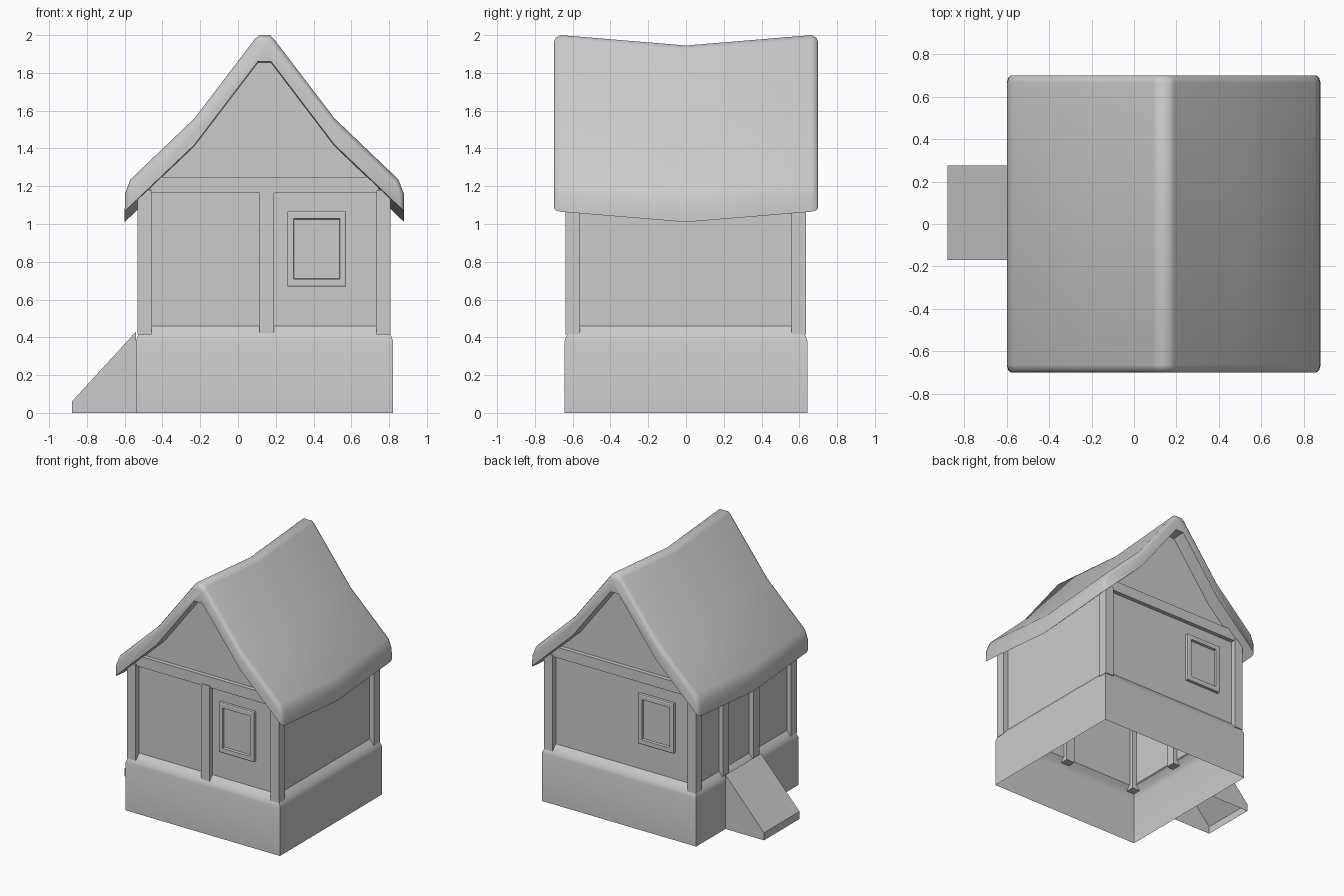
import bpy, bmesh, math

if "Cube" in bpy.data.objects:
    bpy.data.objects.remove(bpy.data.objects["Cube"])

CX = 0.135                      # centre line of the house in x


def make(name, verts, faces, smooth=None):
    me = bpy.data.meshes.new(name)
    me.from_pydata(verts, [], faces)
    bm = bmesh.new()
    bm.from_mesh(me)
    bmesh.ops.recalc_face_normals(bm, faces=bm.faces)
    bm.to_mesh(me)
    bm.free()
    ob = bpy.data.objects.new(name, me)
    bpy.context.collection.objects.link(ob)
    if smooth:
        bpy.ops.object.select_all(action='DESELECT')
        ob.select_set(True)
        bpy.context.view_layer.objects.active = ob
        bpy.ops.object.shade_smooth_by_angle(angle=math.radians(smooth))
    return ob


def box(name, x0, x1, y0, y1, z0, z1):
    v = [(x, y, z) for x in (x0, x1) for y in (y0, y1) for z in (z0, z1)]
    f = [(0, 1, 3, 2), (4, 6, 7, 5), (0, 4, 5, 1), (2, 3, 7, 6), (0, 2, 6, 4), (1, 5, 7, 3)]
    return make(name, v, f)


def loft(rings, closed=True):
    """Quads between successive rings of equal length."""
    n = len(rings[0])
    v = [p for r in rings for p in r]
    f = []
    for i in range(len(rings) - 1):
        for j in range(n if closed else n - 1):
            k = (j + 1) % n
            f.append((i * n + j, i * n + k, (i + 1) * n + k, (i + 1) * n + j))
    return v, f


# Stone base: open shell with a rounded shoulder rising to the walls
def rect(inset, z):
    x0, x1, y = -0.54 + inset, 0.82 - inset, 0.643 - inset
    return [(x0, -y, z), (x1, -y, z), (x1, y, z), (x0, y, z)]


make("base", *loft([rect(0, 0), rect(0, 0.38), rect(0.008, 0.405),
                    rect(0.025, 0.43), rect(0.05, 0.46)]), smooth=50)

# Walls: two gabled ends and two sides
WX, WY = 0.63, 0.592
half = [(WX, 0.45), (WX, 1.19), (0.375, 1.44), (0.04, 1.88)]
gable = [(CX + x, z) for x, z in half] + [(CX - x, z) for x, z in reversed(half)]
for name, y in (("front_wall", -WY), ("back_wall", WY)):
    make(name, [(x, y, z) for x, z in gable], [tuple(range(len(gable)))])
for name, s in (("left_wall", -1), ("right_wall", 1)):
    x = CX + s * WX
    make(name, [(x, -WY, .45), (x, WY, .45), (x, WY, 1.17), (x, 0, 1.14), (x, -WY, 1.17)],
         [(0, 1, 2, 3, 4)])

# Timber posts
for x in (-0.495, 0.77):
    for y in (-0.6, 0.597):
        box("corner_post", x - .038, x + .038, y - .038, y + .038, 0.415, 1.18)
box("front_post", 0.115, 0.19, -0.63, -0.56, 0.42, 1.18)
for y in (0.255, -0.125):
    box("door_post", -0.532, -0.46, y - .038, y + .038, 0.42, 1.12)

# Tie beams under both gables
for s in (-1, 1):
    y0, y1 = sorted((s * 0.57, s * 0.625))
    box("tie_beam", -0.465, 0.745, y0, y1, 1.165, 1.25)


# Windows: raised frame with a recessed pane
def window(x, z, s):
    def ring(a, b, y):
        return [(x - a, s * y, z - b), (x + a, s * y, z - b),
                (x + a, s * y, z + b), (x - a, s * y, z + b)]
    v, f = loft([ring(.155, .198, .592), ring(.155, .198, .615), ring(.148, .191, .618),
                 ring(.122, .16, .618), ring(.12, .157, .598)])
    n = len(v)
    make("window", v, f + [(n - 4, n - 3, n - 2, n - 1)])


window(0.417, 0.868, -1)
window(-0.165, 0.868, 1)

# Ramp at the door, open underneath
side = [(-0.54, 0), (-0.88, 0), (-0.88, 0.06), (-0.54, 0.43)]
v, f = loft([[(x, y, z) for x, z in side] for y in (-0.17, 0.275)], closed=False)
make("ramp", v, f[1:] + [(0, 1, 2, 3), (4, 5, 6, 7)])

# Thick sagging roof: (outer point, point it is pulled toward at the ends)
RX = 0.14
pairs = [((.74, 1.065), (.67, 1.14)), ((.738, 1.16), (.66, 1.15)), ((.71, 1.235), (.65, 1.16)),
         ((.37, 1.56), (.375, 1.42)), ((.05, 1.98), (.04, 1.86)), ((.028, 2.0), (.028, 1.86))]
inner = [(.035, 1.86), (.37, 1.42)]


def section(y, pull):
    h = [(a[0] + (b[0] - a[0]) * pull, a[1] + (b[1] - a[1]) * pull) for a, b in pairs]
    drop = 0.055 * max(0, 1 - abs(y) / 0.66)
    pts = [(RX + x, z) for x, z in h] + [(RX - x, z) for x, z in reversed(h)]
    pts += [(RX - x, z) for x, z in reversed(inner)] + [(RX + x, z) for x, z in inner]
    return [(x, y, z - drop) for x, z in pts]


stations = [(-.70, .28), (-.69, .1), (-.665, 0), (0, 0), (.665, 0), (.69, .1), (.70, .28)]
v, f = loft([section(y, p) for y, p in stations])
n = len(v) // len(stations)
caps = [tuple(range(n)), tuple(range(len(v) - n, len(v)))]
make("roof", v, f + caps, smooth=50)
